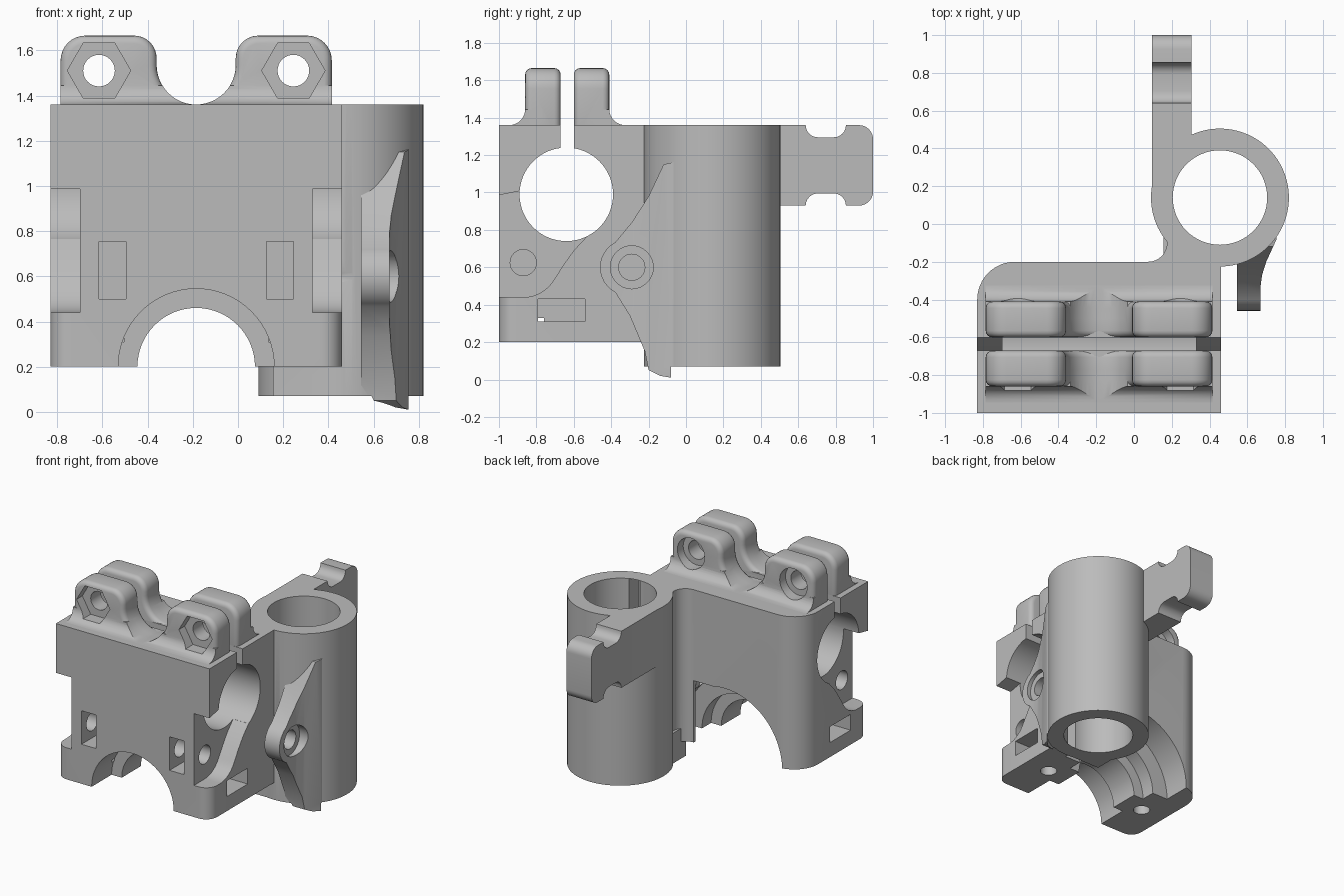
import bpy, bmesh, math

if "Cube" in bpy.data.objects:
    bpy.data.objects.remove(bpy.data.objects["Cube"], do_unlink=True)

grey = bpy.data.materials.new("plain grey")
grey.use_nodes = True
COLOUR = (0.5, 0.5, 0.5, 1)
grey.diffuse_color = COLOUR
grey.node_tree.nodes["Principled BSDF"].inputs["Base Color"].default_value = COLOUR

MID = -0.185                      # symmetry plane of the block
TOP = 1.36                        # top of block and clamp
ROD = (0.455, 0.14)               # axis of the vertical clamp


def arc(cx, cy, r, a0, a1, n=12):
    angles = [math.radians(a0 + (a1 - a0) * i / n) for i in range(n + 1)]
    return [(cx + r * math.cos(a), cy + r * math.sin(a)) for a in angles]


def prism(name, axis, points, lo, hi):
    """Extrude a closed 2D outline along one axis."""
    place = {"x": lambda p, h: (h, p[0], p[1]),
             "y": lambda p, h: (p[0], h, p[1]),
             "z": lambda p, h: (p[0], p[1], h)}[axis]
    bm = bmesh.new()
    low = [bm.verts.new(place(p, lo)) for p in points]
    high = [bm.verts.new(place(p, hi)) for p in points]
    bm.faces.new(low)
    bm.faces.new(high)
    for i in range(len(points)):
        j = (i + 1) % len(points)
        bm.faces.new((low[i], low[j], high[j], high[i]))
    bmesh.ops.recalc_face_normals(bm, faces=bm.faces)
    mesh = bpy.data.meshes.new(name)
    bm.to_mesh(mesh)
    bm.free()
    mesh.materials.append(grey)
    ob = bpy.data.objects.new(name, mesh)
    bpy.context.collection.objects.link(ob)
    return ob


def rod(axis, centre, r, lo, hi, n=48):
    return prism("rod_cutter", axis, arc(*centre, r, 0, 360 - 360 / n, n - 1), lo, hi)


def box(x0, x1, y0, y1, z0, z1):
    return prism("box_cutter", "z", [(x0, y0), (x1, y0), (x1, y1), (x0, y1)], z0, z1)


def apply(ob, mod):
    bpy.context.view_layer.objects.active = ob
    bpy.ops.object.modifier_apply(modifier=mod.name)


def combine(ob, other, op="DIFFERENCE"):
    mod = ob.modifiers.new("join", "BOOLEAN")
    mod.operation, mod.solver, mod.object = op, "EXACT", other
    apply(ob, mod)
    bpy.data.objects.remove(other, do_unlink=True)


def mirrored(points):
    return [(2 * MID - x, y) for x, y in points]


# Main block with one rounded rear corner
body = prism("main_block", "z",
             [(-0.83, -1), (0.46, -1), (0.46, -0.2)] + arc(-0.63, -0.4, 0.2, 90, 180),
             0.2, TOP)

# Horizontal bearing bore and its clamping slit
combine(body, rod("x", (-0.64, 0.99), 0.25, -1, 0.7, 64))
combine(body, box(-1, 0.6, -0.67, -0.6, 1, 1.5))

# Stepped arch under the block, leaving a rib
for radius, y0, y1 in ((0.345, -1.1, -0.76), (0.26, -0.8, -0.5),
                       (0.345, -0.53, -0.4), (0.48, -0.42, -0.1)):
    combine(body, rod("y", (MID, 0.2), radius, y0, y1, 64))

# Side recesses, screw holes, nut slots and rounded feet, in mirrored pairs
recess = ([(-1.1, 0.44)] + arc(-0.87, 0.63, 0.19, -90, -30, 8)
          + [(-0.65, 0.62), (-0.6, 0.69), (-0.53, 0.765), (-0.6, 0.99),
             (-0.88, 1.01), (-1.1, 0.965)])
corner = [(-0.9, -1.1), (-0.74, -1.1)] + arc(-0.74, -0.91, 0.09, 270, 180, 8) + [(-0.9, -0.91)]
for side in (-1, 1):
    def span(near, far):
        return sorted((MID + side * near, MID + side * far))
    combine(body, prism("recess_cutter", "x", recess, *span(0.515, 0.8)))
    combine(body, rod("x", (-0.87, 0.625), 0.07, *span(0.2, 0.8), 32))
    combine(body, box(*span(0.31, 0.43), -1.1, -0.75, 0.5, 0.755))
    combine(body, box(*span(0.32, 0.8), -0.79, -0.54, 0.31, 0.43))
    hole_x = MID + side * 0.44
    combine(body, rod("z", (hole_x, -0.66), 0.06, 0.1, 0.55, 32))
    combine(body, prism("corner_cutter", "z", corner if side < 0 else mirrored(corner), 0.1, 0.44))

# Clamp screw hole with a nut pocket opening into the arch
combine(body, rod("x", (-0.29, 0.6), 0.07, 0, 0.6, 32))
combine(body, rod("x", (-0.29, 0.6), 0.13, -0.1, 0.16, 6))

# Filleted neck and vertical rod clamp
neck = prism("neck", "z", [(0.46, -0.22), (0.46, 0.1), (0.15, 0.1)]
             + arc(0.075, -0.1, 0.1, 45, -90) + [(0.075, -0.22)], 0.2, TOP)
combine(body, neck, "UNION")
combine(body, box(0.155, 0.46, -0.22, 0.1, 0.07, 0.3), "UNION")
combine(body, rod("z", ROD, 0.365, 0.07, TOP, 96), "UNION")
combine(body, rod("x", (-0.29, 0.6), 0.07, 0.1, 0.6, 32))

# Rear arm with waisted tip
half = [(0.1, 0.215), (0.635, 0.215)] + arc(0.705, 0.215, 0.065, 180, 270, 6)
half += arc(0.79, 0.215, 0.065, 270, 360, 6) + arc(0.925, 0.14, 0.075, 90, 0, 8)
arm = [(y, 1.145 + h) for y, h in half] + [(y, 1.145 - h) for y, h in reversed(half)]
combine(body, prism("rear_arm", "x", arm, 0.095, 0.305), "UNION")

# Clamp slit and bore
combine(body, box(0.46, 0.545, -0.7, 0.1, -0.1, 1.5))

# Clamp ear: side outline crossed with a flaring plan outline
ear = prism("clamp_ear", "x", [(0.1, 1.2), (-0.12, 1.15), (-0.2, 0.98), (-0.29, 0.84)]
            + arc(-0.31, 0.6, 0.15, 117, 243)
            + [(-0.3, 0.34), (-0.22, 0.15), (-0.2, 0.05), (-0.14, 0.02), (-0.08, 0.01),
               (-0.08, 0.07), (0.1, 0.07)], 0.5, 0.9)
plan = prism("ear_plan", "z", [(0.545, -0.6), (0.67, -0.6), (0.67, -0.33), (0.678, -0.27),
                               (0.70, -0.2), (0.755, -0.08), (0.755, 0.1), (0.545, 0.1)], -0.1, 1.4)
combine(ear, plan, "INTERSECT")
combine(ear, rod("z", ROD, 0.37, -0.2, 0.07, 96))
combine(ear, rod("z", ROD, 0.3, -0.2, 1.5, 64))
combine(ear, rod("x", (-0.29, 0.6), 0.07, 0.4, 0.8, 32))
combine(ear, rod("x", (-0.29, 0.6), 0.115, 0.64, 0.9, 32))
combine(body, rod("z", ROD, 0.25, -0.2, 1.5, 64))
combine(body, rod("x", (-0.29, 0.6), 0.115, 0.64, 0.9, 32))

# Top lugs joined by a saddle, front and rear
left = [(-0.785, 1.3)] + arc(-0.675, 1.555, 0.11, 180, 90, 8)
left += arc(-0.46, 1.565, 0.1, 90, 0, 8) + arc(MID, 1.535, 0.175, 180, 270, 12)
outline = left + mirrored(left[:-1])[::-1]
parts = [body, ear]
for name, y_in, out in (("front_lugs", -0.67, -1), ("rear_lugs", -0.6, 1)):
    y_out = y_in + out * 0.19
    lug = prism(name, "y", outline, *sorted((y_in, y_out)))
    bevel = lug.modifiers.new("round", "BEVEL")
    bevel.width, bevel.segments = 0.035, 4
    bevel.limit_method, bevel.angle_limit = "ANGLE", math.radians(60)
    apply(lug, bevel)
    # Concave flare at the foot of the lugs
    flare = prism("flare", "y", outline, *sorted((y_in + out * 0.1, y_out + out * 0.1)))
    curve = [(y_out + out * dy, z) for dy, z in arc(0.085, 1.445, 0.085, 180, 270, 8)]
    foot = [(y_in + out * 0.1, 1.3), (y_in + out * 0.1, 1.445)] + curve
    foot.append((y_out + out * 0.085, 1.3))
    combine(flare, prism("flare_profile", "x", foot, -1, 1), "INTERSECT")
    combine(lug, flare, "UNION")
    for side in (-1, 1):
        centre = (MID + side * 0.43, 1.51)
        combine(lug, rod("y", centre, 0.07, -1.2, 0, 32))
        pocket = sorted((y_out - out * 0.07, y_out + out * 0.3))
        combine(lug, rod("y", centre, 0.14 if out < 0 else 0.115, *pocket, 6 if out < 0 else 32))
    parts.append(lug)

# Smooth shading on curved walls, crisp edges elsewhere
bpy.ops.object.select_all(action="DESELECT")
for ob in parts:
    ob.select_set(True)
bpy.context.view_layer.objects.active = body
bpy.ops.object.shade_smooth_by_angle(angle=math.radians(30))
